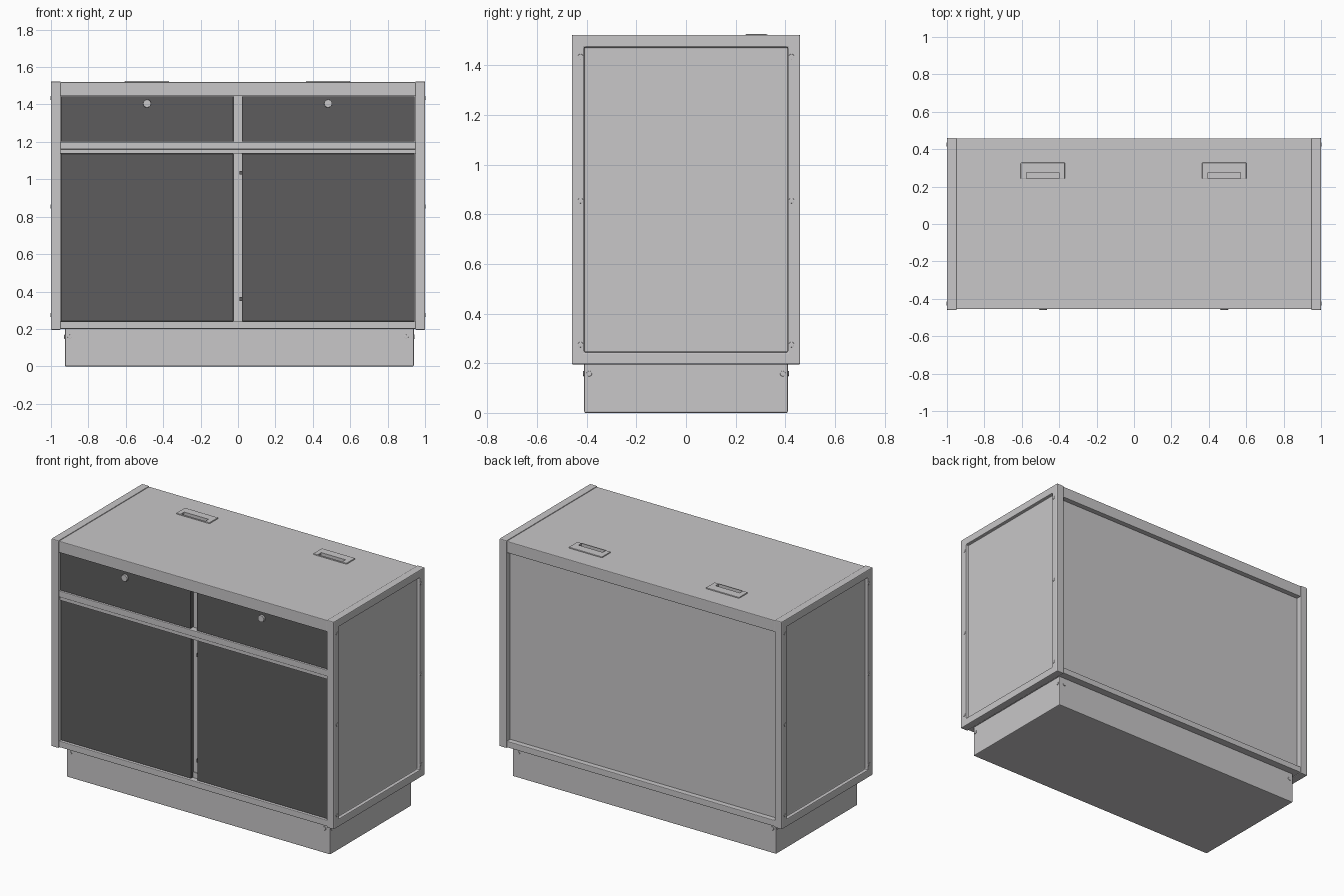
import bpy, bmesh, math
from mathutils import Matrix

if "Cube" in bpy.data.objects:
    bpy.data.objects.remove(bpy.data.objects["Cube"])


def material(name, v):
    m = bpy.data.materials.new(name)
    m.diffuse_color = (v[0], v[1], v[2], 1)
    m.use_nodes = True
    m.node_tree.nodes["Principled BSDF"].inputs["Base Color"].default_value = m.diffuse_color
    return m


STEEL = material("light grey steel", (0.58, 0.57, 0.58))
DARK = material("dark grey front", (0.11, 0.107, 0.11))


def finish(bm, name, mat, bevel=0.0):
    me = bpy.data.meshes.new(name)
    bm.to_mesh(me)
    bm.free()
    me.materials.append(mat)
    ob = bpy.data.objects.new(name, me)
    bpy.context.collection.objects.link(ob)
    if bevel:
        b = ob.modifiers.new("bevel", 'BEVEL')
        b.width, b.segments = bevel, 2
        b.limit_method = 'ANGLE'
    return ob


def box_bm(x0, x1, y0, y1, z0, z1):
    bm = bmesh.new()
    bmesh.ops.create_cube(bm, size=1)
    for v in bm.verts:
        v.co = ((x0 + x1) / 2 + v.co.x * (x1 - x0),
                (y0 + y1) / 2 + v.co.y * (y1 - y0),
                (z0 + z1) / 2 + v.co.z * (z1 - z0))
    bm.normal_update()
    return bm


def box(name, mat, dims, bevel=0.0):
    return finish(box_bm(*dims), name, mat, bevel)


def stud(name, loc, axis, r, h, sides=12):
    # short rounded disc facing along x or y
    bm = bmesh.new()
    rot = Matrix.Rotation(math.pi / 2, 4, 'Y' if axis == 'X' else 'X')
    bmesh.ops.create_cone(bm, cap_ends=True, segments=sides, radius1=r, radius2=r,
                          depth=h, matrix=Matrix.Translation(loc) @ rot)
    return finish(bm, name, STEEL, h * 0.15)


# inner body and plinth
box("cabinet_body", STEEL, (-0.95, 0.95, -0.415, 0.425, 0.20, 1.50))
box("plinth", STEEL, (-0.925, 0.94, -0.41, 0.41, 0.0, 0.21), 0.005)

# side panels: slab with an inset, sunken centre, plus bolts
for s, side in ((-1, "left"), (1, "right")):
    bm = box_bm(min(s * 0.948, s), max(s * 0.948, s), -0.46, 0.46, 0.195, 1.523)
    outer = [f for f in bm.faces if f.normal.x * s > 0.9]
    bmesh.ops.inset_region(bm, faces=outer, thickness=0.07)
    bmesh.ops.inset_region(bm, faces=outer, thickness=0.001, depth=-0.02)
    finish(bm, side + "_side_panel", STEEL, 0.005)
    for y in (-0.425, 0.425):
        for z in (0.275, 0.855, 1.435):
            stud(side + "_side_bolt", (s * 0.999, y, z), 'X', 0.011, 0.008)
    for y in (-0.39, 0.39):
        stud(side + "_plinth_bolt", (0.94 if s > 0 else -0.925, y, 0.158), 'X', 0.011, 0.008)
    for y in (-0.41, 0.41):
        stud("plinth_end_bolt", (s * 0.9, y, 0.158), 'Y', 0.011, 0.008)

# worktop with slots cut for the two grips
top = box("worktop", STEEL, (-0.95, 0.95, -0.455, 0.458, 1.445, 1.519), 0.004)
for x, side in ((-0.4875, "left"), (0.4825, "right")):
    grip = box(side + "_grip_plate", STEEL, (x - 0.118, x + 0.118, 0.24, 0.328, 1.51, 1.526), 0.004)
    cutter = box(side + "_grip_slot_cutter", STEEL, (x - 0.086, x + 0.086, 0.244, 0.275, 1.502, 1.56))
    cutter.hide_render = True
    cutter.display_type = 'WIRE'
    cutter.hide_set(True)
    for ob in (top, grip, bpy.data.objects["cabinet_body"]):
        m = ob.modifiers.new("slot", 'BOOLEAN')
        m.object, m.operation, m.solver = cutter, 'DIFFERENCE', 'EXACT'

# front and back rails
box("front_bottom_rail", STEEL, (-0.95, 0.95, -0.455, -0.40, 0.20, 0.24), 0.004)
box("back_bottom_rail", STEEL, (-0.95, 0.95, 0.40, 0.458, 0.20, 0.24), 0.004)
box("middle_rail", STEEL, (-0.95, 0.95, -0.455, -0.40, 1.16, 1.20), 0.004)
box("middle_rail_lip", STEEL, (-0.95, 0.95, -0.447, -0.40, 1.138, 1.162))

# drawers, doors, locks
for x0, x1, side in ((-0.947, -0.025, "left"), (0.021, 0.943, "right")):
    box(side + "_drawer_front", DARK, (x0, x1, -0.445, -0.41, 1.201, 1.444), 0.002)
    box(side + "_door", DARK, (x0, x1, -0.44, -0.41, 0.241, 1.137), 0.002)
    stud(side + "_lock", ((x0 + x1) / 2, -0.45, 1.405), 'Y', 0.022, 0.018, 12)

# hinge pins in the centre gap
for z in (0.36, 1.035):
    box("hinge_pin", DARK, (0.008, 0.022, -0.43, -0.41, z - 0.01, z + 0.01))
box("centre_shelf_edge", STEEL, (-0.025, 0.021, -0.42, -0.41, 0.24, 0.275))
